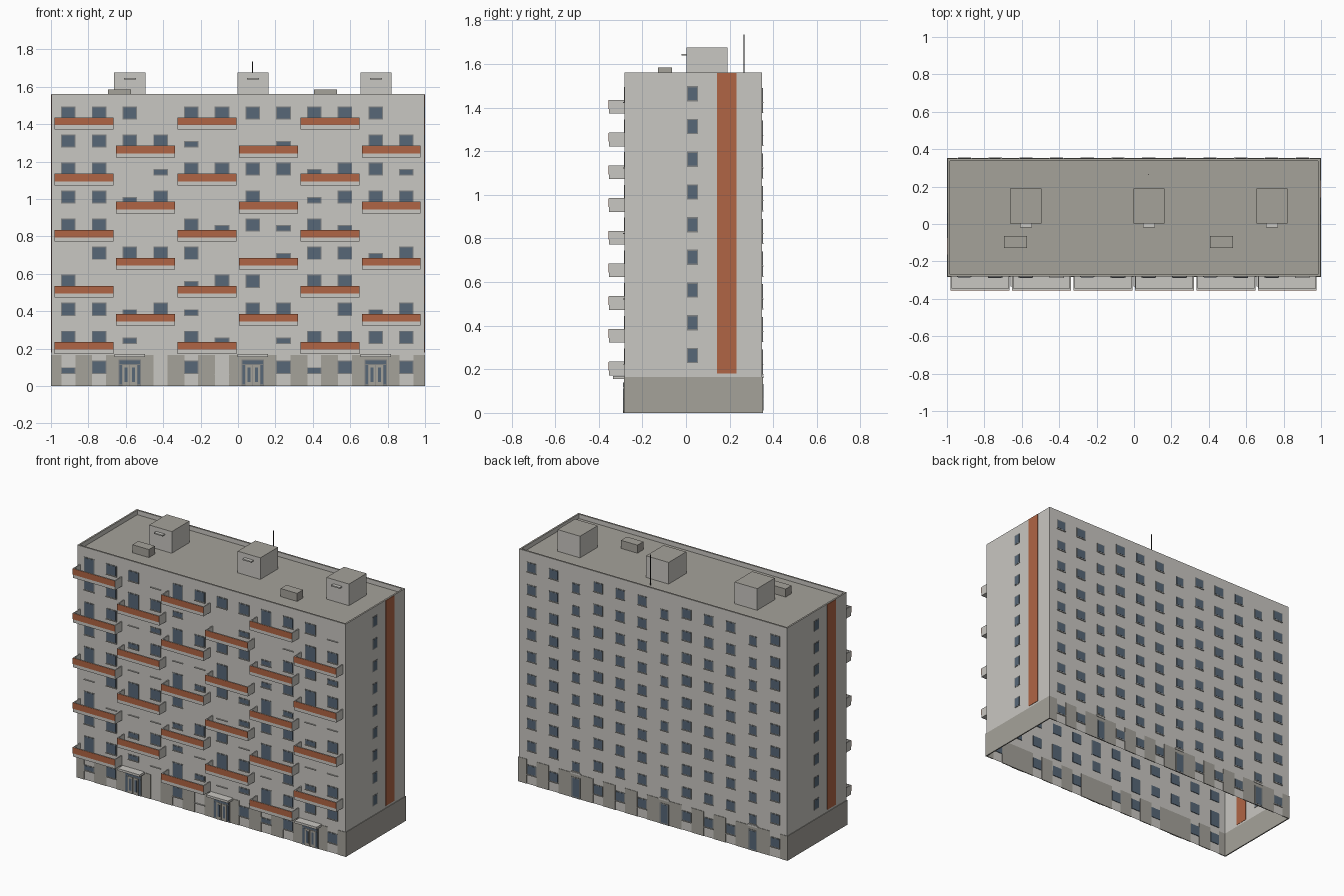
import bpy, bmesh
from mathutils import Matrix, Vector

if "Cube" in bpy.data.objects:
    bpy.data.objects.remove(bpy.data.objects["Cube"])


def material(name, rgb):
    m = bpy.data.materials.new(name)
    m.diffuse_color = (*rgb, 1)
    m.use_nodes = True
    m.node_tree.nodes["Principled BSDF"].inputs["Base Color"].default_value = m.diffuse_color
    return m


WALL = material("pale_concrete", (0.584, 0.571, 0.539))
GREY = material("grey_concrete", (0.376, 0.361, 0.323))
ORANGE = material("terracotta", (0.434, 0.130, 0.058))
GLASS = material("blue_glass", (0.095, 0.135, 0.185))
FRAME = material("frame_grey", (0.22, 0.23, 0.23))
DARK = material("dark_metal", (0.03, 0.03, 0.03))

X, YF, YB = 0.996, -0.281, 0.349        # wall planes
TOP, BASE, FLOOR = 1.56, 0.165, 0.15
COLS = [-0.907 + 0.1643 * i for i in range(12)]


def finish(name, bm, mats, rule=None):
    me = bpy.data.meshes.new(name)
    bmesh.ops.recalc_face_normals(bm, faces=bm.faces)
    if rule:
        for f in bm.faces:
            f.material_index = rule(f)
    bm.to_mesh(me)
    bm.free()
    for m in mats:
        me.materials.append(m)
    ob = bpy.data.objects.new(name, me)
    bpy.context.collection.objects.link(ob)
    return ob


def boxes(name, items, mats, rule=None):
    """One object from boxes given as (x0, x1, y0, y1, z0, z1)."""
    bm = bmesh.new()
    for x0, x1, y0, y1, z0, z1 in items:
        c = Vector((x0 + x1, y0 + y1, z0 + z1)) / 2
        s = Matrix.Diagonal((x1 - x0, y1 - y0, z1 - z0, 1))
        bmesh.ops.create_cube(bm, size=1, matrix=Matrix.Translation(c) @ s)
    return finish(name, bm, mats, rule)


def facing_up(f):
    return 1 if f.normal.z > 0.9 else 0


# Hollow body, open below, with a sunken roof deck behind a parapet
bm = bmesh.new()
bmesh.ops.create_cube(bm, size=1, matrix=Matrix.Translation((0, (YF + YB) / 2, TOP / 2))
                      @ Matrix.Diagonal((2 * X, YB - YF, TOP, 1)))
bm.faces.ensure_lookup_table()
roof = max(bm.faces, key=lambda f: f.calc_center_median().z)
floor = min(bm.faces, key=lambda f: f.calc_center_median().z)
bmesh.ops.inset_region(bm, faces=[roof], thickness=0.016)
deck = bmesh.ops.extrude_face_region(bm, geom=[roof])["geom"]
bmesh.ops.translate(bm, vec=(0, 0, -0.03), verts=[v for v in deck if isinstance(v, bmesh.types.BMVert)])
bmesh.ops.delete(bm, geom=[f for f in (roof, floor) if f.is_valid], context="FACES")
finish("building_shell", bm, [WALL, GREY], facing_up)

# Dark base cladding, interrupted by pale bays under the windows
clad = [(s * X - 0.004, s * X + 0.004, YF, YB, 0, BASE) for s in (-1, 1)]
for y, doors in ((YF, (2, 6, 10)), (YB, (1, 5, 9))):
    start = -1.0
    for i, x in enumerate(COLS):
        if i not in doors:
            clad.append((start, x - 0.037, y - 0.003, y + 0.003, 0, BASE))
            start = x + 0.037
    clad.append((start, 1.0, y - 0.003, y + 0.003, 0, BASE))
boxes("base_cladding", clad, [GREY])

# End wall stripes, placed with half-turn symmetry
boxes("end_stripes", [(X - 0.002, X + 0.003, 0.143, 0.232, 0.18, TOP - 0.002),
                      (-X - 0.003, -X + 0.002, -0.164, -0.075, 0.18, TOP - 0.002)], [ORANGE])

# Windows: 1 full, h lower part, - sill only, 0 blank outside; top floor first
FRONT = ["111-1111111-", "1111h00h0-11", "11-h1111h11h", "11h1--10h111", "11--1h1h1h--",
         "-11110-h11h1", "1---h11-11--", "11h1h-11-1h1", "11h-1h-h1111"]
panes, frames, sills = [], [], []


def window(x, z0, z1, y, out, w=0.037, kind="1"):
    def slab(d0, d1):
        return min(y + out * d0, y + out * d1), max(y + out * d0, y + out * d1)
    panes.append((x - w + 0.005, x + w - 0.005, *slab(-0.004, -0.001), z0, z1))
    if kind == "h":
        z1 = z0 + (z1 - z0) * 0.5
    if kind in "1h":
        frames.append((x - w, x + w, *slab(-0.001, 0.003), z0, z1))
        panes.append((x - w + 0.005, x + w - 0.005, *slab(0.001, 0.004), z0 + 0.005, z1 - 0.005))
    if kind != "0":
        sills.append((x - w, x + w, *slab(0, 0.007), z0 - 0.004, z0))


for r, row in enumerate(FRONT):
    n = 8 - r
    dz = n * FLOOR
    for i, kind in enumerate(row):
        # alternate column of each balcony pair is a full-height door
        on_balcony = (i // 2) % 2 == n % 2
        door = on_balcony and i % 2 == 0
        window(COLS[i], (0.19 if door and kind == "1" else 0.225) + dz,
               0.295 + dz, YF, -1, 0.039, kind)
        if i in (1, 5, 9):               # stairwell windows sit lower
            window(COLS[i], 0.178 + dz, 0.24 + dz, YB, 1, 0.030)
        else:
            window(COLS[i], 0.225 + dz, 0.29 + dz, YB, 1, 0.035)
for i, kind in enumerate("h1 01- 1h1 1"):
    if kind != " ":
        window(COLS[i], 0.065, 0.135, YF, -1, 0.039, kind)
    if i not in (1, 5, 9):
        window(COLS[i], 0.065, 0.13, YB, 1, 0.035)

# Narrow window column on both end walls
for n in range(9):
    z = 0.228 + n * FLOOR
    for s, y in ((1, 0.03), (-1, 0.038)):
        x = s * X
        frames.append((x - 0.002, x + 0.002, y - 0.026, y + 0.026, z, z + 0.07))
        panes.append((x - 0.003, x + 0.003, y - 0.020, y + 0.020, z + 0.006, z + 0.064))

# Entrances: double doors with transom in front, single doors behind
canopies, leaves = [], []
for i in (2, 6, 10):
    x = COLS[i]
    frames.append((x - 0.06, x + 0.06, YF - 0.005, YF + 0.002, 0, 0.142))
    panes.append((x - 0.054, x + 0.054, YF - 0.007, YF, 0.118, 0.137))
    for s in (-1, 1):
        leaves.append((x + s * 0.02 - 0.018, x + s * 0.02 + 0.018, YF - 0.007, YF, 0, 0.112))
        panes.append((x + s * 0.02 - 0.008, x + s * 0.02 + 0.008, YF - 0.008, YF, 0.02, 0.1))
        panes.append((x + s * 0.048 - 0.006, x + s * 0.048 + 0.006, YF - 0.007, YF, 0.01, 0.112))
    canopies.append((x - 0.082, x + 0.082, -0.335, YF, 0.155, 0.17))
for i in (1, 5, 9):
    x = COLS[i]
    frames.append((x - 0.033, x + 0.033, YB - 0.002, YB + 0.005, 0, 0.14))
    panes.append((x - 0.024, x + 0.024, YB, YB + 0.0058, 0.01, 0.132))
    canopies.append((x - 0.036, x + 0.036, YB, 0.355, 0.16, 0.172))
boxes("window_frames", frames, [FRAME])
boxes("window_panes", panes, [GLASS])
boxes("window_sills", sills, [WALL])
boxes("door_leaves", leaves, [GREY])
boxes("entrance_canopies", canopies, [WALL])

# Staggered balconies: open trays with a terracotta front band
trays, bands = [], []
for n in range(9):
    z = 0.172 + n * FLOOR
    for k in range(3):
        x0 = -0.98 + k * 0.657 + (0.328 if n % 2 else 0)
        x1 = x0 + 0.315
        trays += [(x0, x1, -0.353, YF, z, z + 0.012),
                  (x0, x1, -0.353, -0.346, z + 0.012, z + 0.063),
                  (x0, x0 + 0.007, -0.346, YF, z + 0.012, z + 0.063),
                  (x1 - 0.007, x1, -0.346, YF, z + 0.012, z + 0.063)]
        bands.append((x0, x1, -0.355, -0.352, z + 0.022, z + 0.062))
boxes("balcony_trays", trays, [WALL])
boxes("balcony_bands", bands, [ORANGE])

# Rooftop: stair houses with small hoods, vents and a mast
houses, hoods = [], []
for x in (-0.578, 0.08, 0.738):
    houses.append((x - 0.084, x + 0.084, 0.003, 0.19, 1.53, 1.675))
    hoods.append((x - 0.032, x + 0.032, -0.02, 0.003, 1.638, 1.646))
boxes("roof_houses", houses, [WALL, GREY], facing_up)
boxes("roof_hoods", hoods, [WALL])
boxes("roof_vents", [(x, x + 0.123, -0.128, -0.065, 1.53, 1.584) for x in (-0.695, 0.406)], [GREY])
boxes("roof_mast", [(0.075, 0.079, 0.264, 0.268, 1.53, 1.735)], [DARK])
